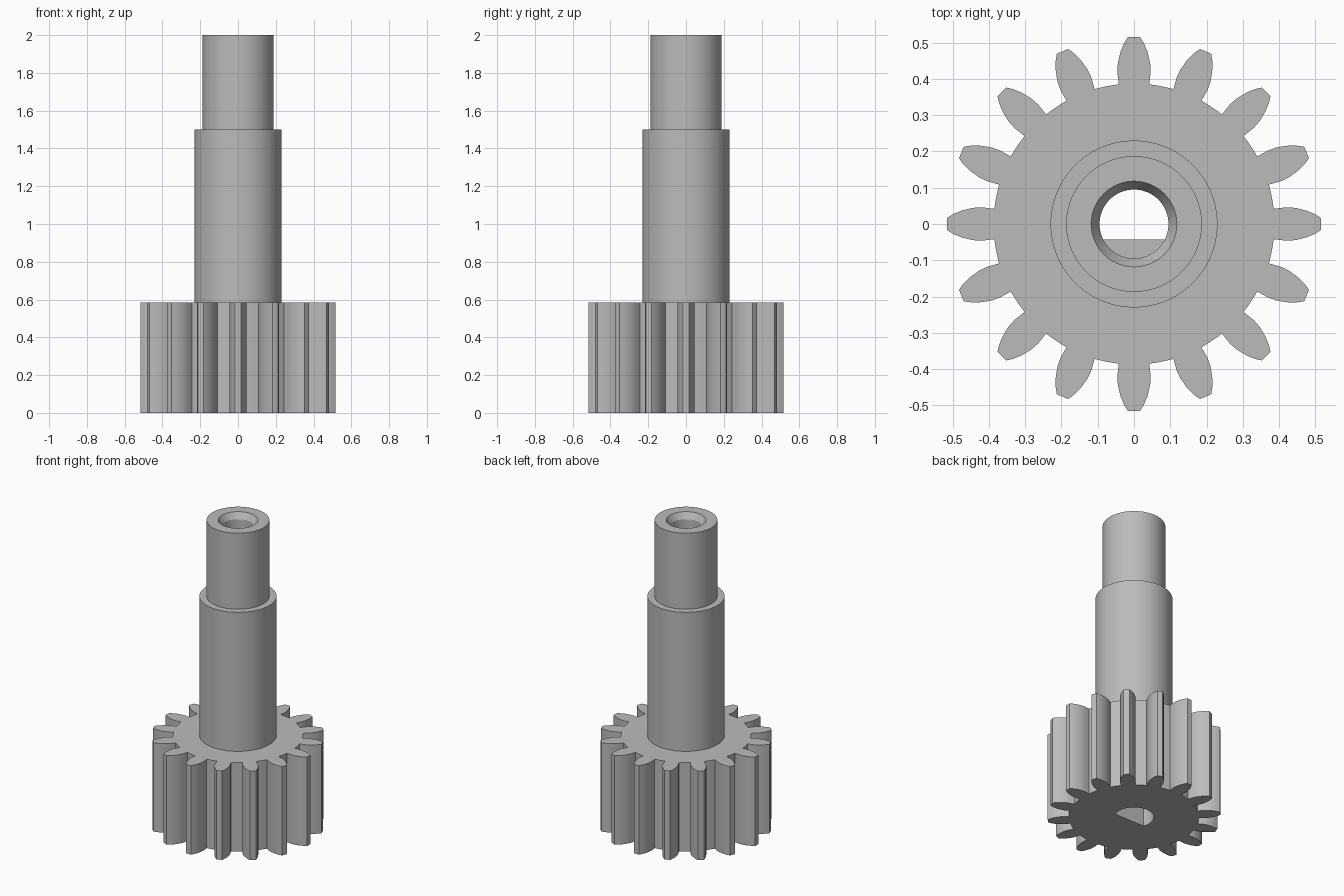
import bpy, bmesh, math

if "Cube" in bpy.data.objects:
    bpy.data.objects.remove(bpy.data.objects["Cube"])

grey = bpy.data.materials.new("plain grey")
grey.use_nodes = True
grey.diffuse_color = (0.5, 0.5, 0.5, 1)
grey.node_tree.nodes["Principled BSDF"].inputs["Base Color"].default_value = (0.5, 0.5, 0.5, 1)

TEETH, SEGMENTS = 16, 96


def prism(name, outline, z0, z1):
    """Extrude a flat outline between two heights."""
    bm = bmesh.new()
    face = bm.faces.new([bm.verts.new((x, y, z0)) for x, y in outline])
    new = bmesh.ops.extrude_face_region(bm, geom=[face])["geom"]
    bmesh.ops.translate(bm, vec=(0, 0, z1 - z0),
                        verts=[v for v in new if isinstance(v, bmesh.types.BMVert)])
    return finish(name, bm)


def lathe(name, profile):
    """Spin a closed (radius, height) profile about z."""
    bm = bmesh.new()
    rings = []
    for i in range(SEGMENTS):
        a = math.tau * i / SEGMENTS
        rings.append([bm.verts.new((r * math.cos(a), r * math.sin(a), z)) for r, z in profile])
    n = len(profile)
    for i in range(SEGMENTS):
        a, b = rings[i], rings[(i + 1) % SEGMENTS]
        for j in range(n):
            k = (j + 1) % n
            bm.faces.new((a[j], b[j], b[k], a[k]))
    return finish(name, bm)


def finish(name, bm):
    bmesh.ops.recalc_face_normals(bm, faces=bm.faces[:])
    mesh = bpy.data.meshes.new(name)
    bm.to_mesh(mesh)
    bm.free()
    mesh.materials.append(grey)
    obj = bpy.data.objects.new(name, mesh)
    bpy.context.collection.objects.link(obj)
    return obj


def d_outline(radius, flat):
    """Circle with a straight side at y = flat."""
    start = math.asin(flat / radius)
    sweep = math.pi - 2 * start
    return [(radius * math.cos(start + sweep * i / 64), radius * math.sin(start + sweep * i / 64))
            for i in range(65)]


# Toothed gear: one flank (radius, half width), mirrored and repeated
flank = [(0.385, 0.042), (0.42, 0.046), (0.445, 0.0445), (0.475, 0.037), (0.497, 0.028), (0.515, 0.017)]
tooth = [(r, -w) for r, w in flank] + [(r, w) for r, w in reversed(flank)]
outline = []
for t in range(TEETH):
    a = math.tau * t / TEETH
    c, s = math.cos(a), math.sin(a)
    outline += [(x * c - y * s, x * s + y * c) for x, y in tooth]
    for k in (1, 2, 3):
        b = a + math.radians(6.2 + k * 10.1 / 4)
        outline.append((0.387 * math.cos(b), 0.387 * math.sin(b)))
gear = prism("gear", outline, 0, 0.585)

# Keyed hole through the gear
cutter = prism("key_cutter", d_outline(0.118, -0.043), -0.1, 0.7)
cutter.hide_render = True
cut = gear.modifiers.new("key_hole", "BOOLEAN")
cut.operation, cut.solver, cut.object = "DIFFERENCE", "EXACT", cutter
bpy.context.view_layer.objects.active = gear
bpy.ops.object.modifier_apply(modifier=cut.name)
bpy.data.objects.remove(cutter)

# Stepped hollow shaft with a countersunk bore
shaft = lathe("shaft", [(0.095, 0.585), (0.23, 0.585), (0.23, 1.5), (0.187, 1.5),
                        (0.187, 2), (0.118, 2), (0.095, 1.96)])

for obj in (gear, shaft):
    bpy.ops.object.select_all(action="DESELECT")
    obj.select_set(True)
    bpy.context.view_layer.objects.active = obj
    bpy.ops.object.shade_smooth_by_angle(angle=math.radians(20))
